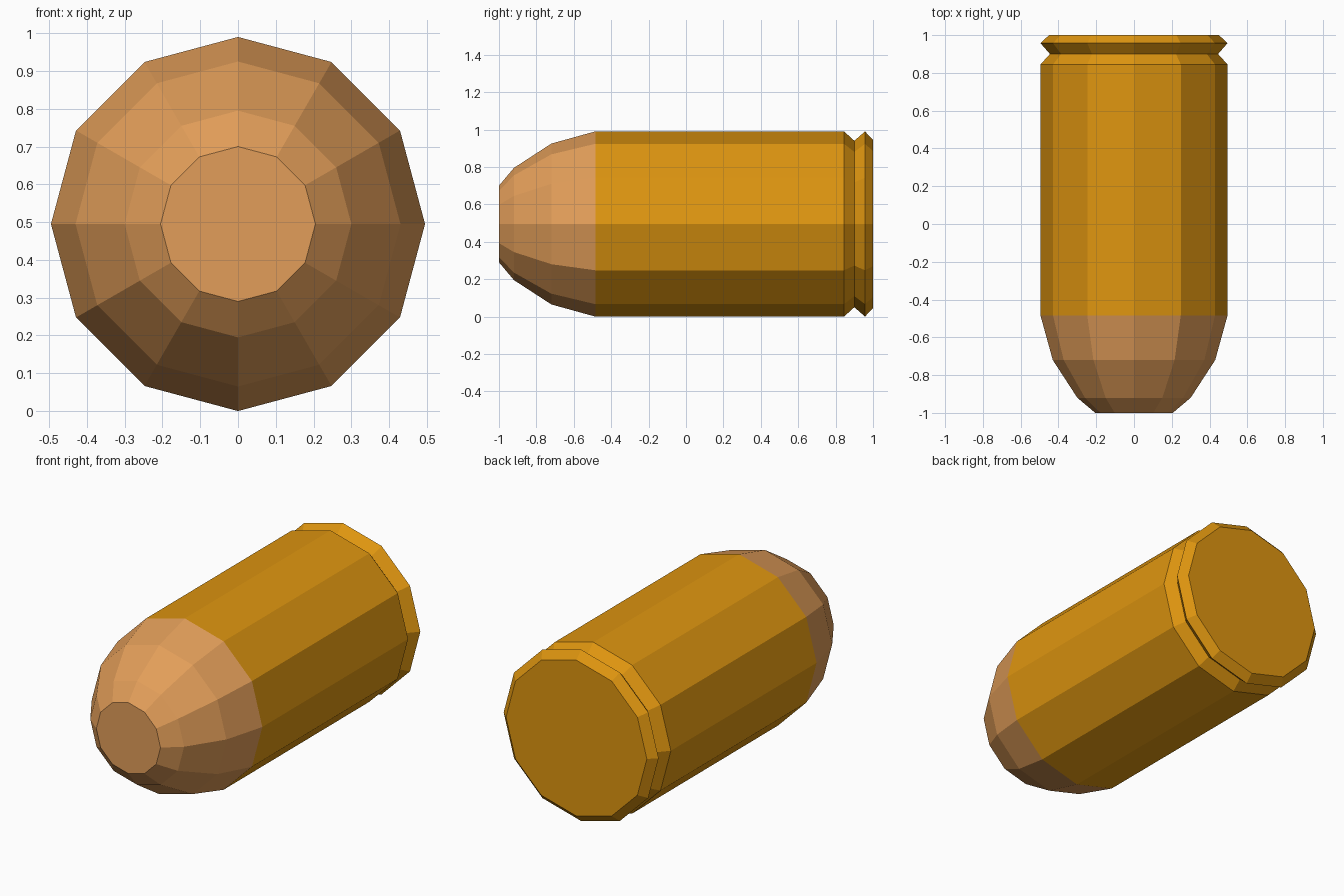
import bpy, bmesh, math

if "Cube" in bpy.data.objects:
    bpy.data.objects.remove(bpy.data.objects["Cube"])

SIDES = 12
AXIS_Z = 0.495


def material(name, rgb):
    m = bpy.data.materials.new(name)
    m.diffuse_color = (*rgb, 1.0)
    m.use_nodes = True
    m.node_tree.nodes["Principled BSDF"].inputs["Base Color"].default_value = m.diffuse_color
    return m


def lathe(name, profile, mat, cap_front=False, cap_back=False):
    """Revolve (y, radius) points around the horizontal y axis, front to back."""
    bm = bmesh.new()
    rings = []
    for y, r in profile:
        ring = []
        for i in range(SIDES):
            a = 2 * math.pi * i / SIDES
            ring.append(bm.verts.new((r * math.sin(a), y, AXIS_Z + r * math.cos(a))))
        rings.append(ring)
    for a, b in zip(rings, rings[1:]):
        for i in range(SIDES):
            j = (i + 1) % SIDES
            bm.faces.new((a[i], b[i], b[j], a[j]))
    if cap_front:
        bm.faces.new(rings[0])
    if cap_back:
        bm.faces.new(rings[-1][::-1])
    # Every side wall must face away from the axis
    bm.normal_update()
    for f in bm.faces:
        c = f.calc_center_median()
        out = f.normal.x * c.x + f.normal.z * (c.z - AXIS_Z)
        if len(f.verts) == 4:
            wrong = out < 0
        else:
            wrong = f.normal.y * c.y < 0
        if wrong:
            f.normal_flip()
    me = bpy.data.meshes.new(name)
    bm.to_mesh(me)
    bm.free()
    me.materials.append(mat)
    ob = bpy.data.objects.new(name, me)
    bpy.context.collection.objects.link(ob)
    return ob


brass = material("brass", (0.73, 0.30, 0.005))
copper = material("copper", (0.76, 0.34, 0.10))

# Rounded tip with a flat nose
lathe("tip", [(-1.0, 0.205), (-0.92, 0.30), (-0.72, 0.43), (-0.485, 0.495)],
      copper, cap_front=True)

# Straight casing with a groove and bevelled rim at the back
lathe("casing", [(-0.485, 0.495), (0.845, 0.495), (0.90, 0.445),
                 (0.957, 0.495), (1.0, 0.45)],
      brass, cap_back=True)
